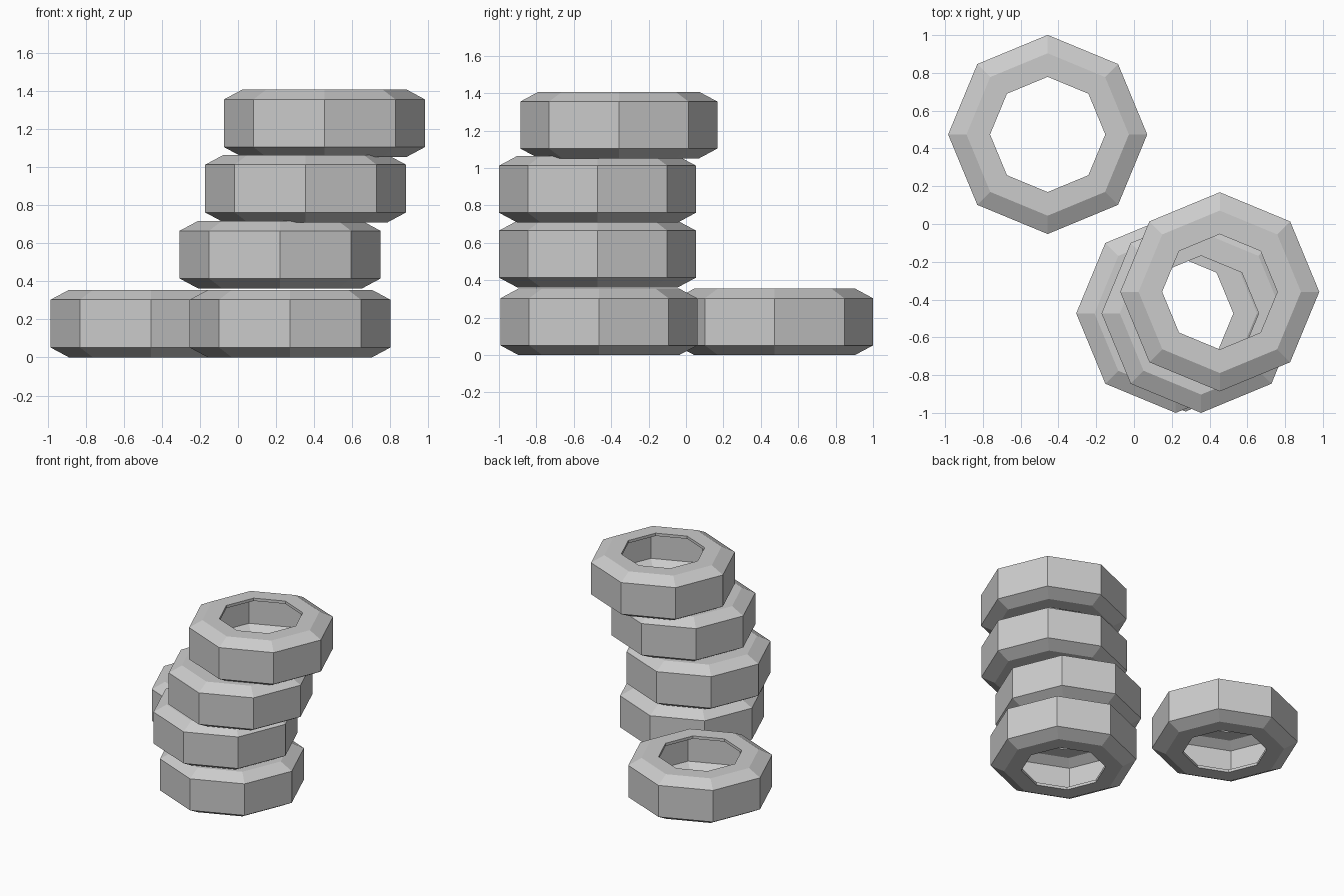
import bpy, bmesh
from math import cos, sin, pi

if "Cube" in bpy.data.objects:
    bpy.data.objects.remove(bpy.data.objects["Cube"])

SIDES = 8
# Closed cross-section (radius, height) of a hollow tyre, open toward the hole
PROFILE = [
    (0.305, 0.000), (0.430, 0.000), (0.527, 0.052),   # lower outside
    (0.527, 0.303), (0.430, 0.355), (0.305, 0.355),   # upper outside
    (0.305, 0.333), (0.424, 0.333), (0.500, 0.290),   # upper inside
    (0.500, 0.065), (0.424, 0.022), (0.305, 0.022),   # lower inside
]


def tyre(name, x, y, z):
    bm = bmesh.new()
    rings = []
    for i in range(SIDES):
        a = 2 * pi * i / SIDES
        rings.append([bm.verts.new((r * cos(a), r * sin(a), h)) for r, h in PROFILE])
    n = len(PROFILE)
    for i in range(SIDES):
        a, b = rings[i], rings[(i + 1) % SIDES]
        for j in range(n):
            k = (j + 1) % n
            bm.faces.new((a[j], b[j], b[k], a[k]))
    bmesh.ops.recalc_face_normals(bm, faces=bm.faces)
    mesh = bpy.data.meshes.new(name)
    bm.to_mesh(mesh)
    bm.free()
    ob = bpy.data.objects.new(name, mesh)
    ob.location = (x, y, z)
    bpy.context.collection.objects.link(ob)
    return ob


# Lone tyre on the ground
tyre("loose_tyre", -0.457, 0.474, 0)

# Leaning stack, bottom to top
STACK = [(0.273, -0.466, 0), (0.221, -0.473, 0.362),
         (0.355, -0.473, 0.709), (0.454, -0.359, 1.052)]
for i, pos in enumerate(STACK):
    tyre(f"stacked_tyre_{i + 1}", *pos)
